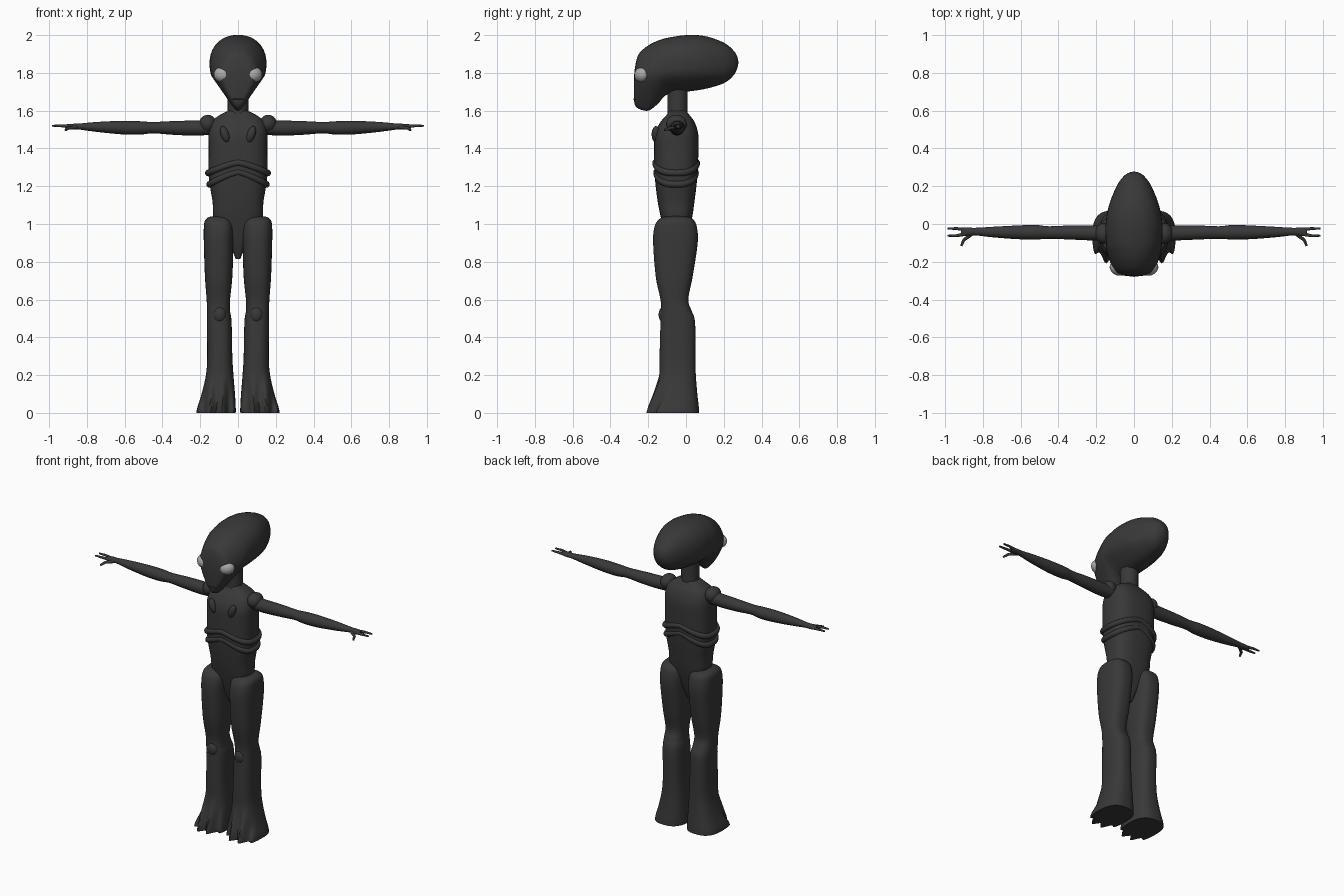
import bpy, bmesh, math
from mathutils import Matrix, Vector, Euler

cube = bpy.data.objects.get("Cube")
if cube:
    bpy.data.objects.remove(cube)


def material(name, value):
    m = bpy.data.materials.new(name)
    m.use_nodes = True
    m.diffuse_color = (value, value, value, 1)
    m.node_tree.nodes["Principled BSDF"].inputs["Base Color"].default_value = m.diffuse_color
    return m


SKIN = material("charcoal skin", 0.04)
EYE = material("pale grey eye", 0.40)


def finish(name, data, mat, mirror):
    data.materials.append(mat)
    ob = bpy.data.objects.new(name, data)
    bpy.context.collection.objects.link(ob)
    if mirror:
        ob.modifiers.new("Mirror", 'MIRROR')
    return ob


def mesh_object(name, bm, mat, mirror):
    bmesh.ops.recalc_face_normals(bm, faces=bm.faces)
    me = bpy.data.meshes.new(name)
    bm.to_mesh(me)
    bm.free()
    return finish(name, me, mat, mirror)


def refine(rows, steps):
    """Smooth interpolation through the cross-section rows."""
    out = []
    for i in range(len(rows) - 1):
        p0, p1, p2, p3 = (rows[min(max(i + k, 0), len(rows) - 1)] for k in (-1, 0, 1, 2))
        for s in range(steps):
            t = s / steps
            out.append([b + t / 2 * (c - a + t * (2 * a - 5 * b + 4 * c - d
                        + t * (3 * (b - c) + d - a))) for a, b, c, d in zip(p0, p1, p2, p3)])
    return out + [list(rows[-1])]


AXES = {'X': lambda p, a, b: Vector((p, a, b)),
        'Y': lambda p, a, b: Vector((a, p, b)),
        'Z': lambda p, a, b: Vector((a, b, p))}


def loft(name, rows, axis='Z', power=2.0, shape=None, mirror=False, segs=40, steps=5):
    """Rows are position along the axis, then min/max of both cross directions."""
    bm = bmesh.new()
    rings = []
    for p, a0, a1, b0, b1 in refine(rows, steps):
        ring = []
        for k in range(segs):
            t = 2 * math.pi * k / segs
            c, s = math.cos(t), math.sin(t)
            c = math.copysign(abs(c) ** (2 / power), c)
            s = math.copysign(abs(s) ** (2 / power), s)
            v = AXES[axis](p, (a0 + a1) / 2 + c * (a1 - a0) / 2, (b0 + b1) / 2 + s * (b1 - b0) / 2)
            ring.append(bm.verts.new(shape(v) if shape else v))
        rings.append(ring)
    for lo, hi in zip(rings, rings[1:]):
        for k in range(segs):
            n = (k + 1) % segs
            bm.faces.new((lo[k], lo[n], hi[n], hi[k]))
    bm.faces.new(rings[0])
    bm.faces.new(rings[-1])
    return mesh_object(name, bm, SKIN, mirror)


def ellipsoid(name, centre, radii, mat=SKIN, turn=(0, 0, 0), mirror=True):
    bm = bmesh.new()
    m = Matrix.LocRotScale(Vector(centre), Euler(turn), Vector(radii))
    bmesh.ops.create_uvsphere(bm, u_segments=24, v_segments=14, radius=1, matrix=m)
    return mesh_object(name, bm, mat, mirror)


def tube(name, points, radius, taper=1.0, mirror=False, cyclic=False):
    cu = bpy.data.curves.new(name, 'CURVE')
    cu.dimensions = '3D'
    cu.bevel_depth = radius
    cu.bevel_resolution = 3
    cu.use_fill_caps = True
    sp = cu.splines.new('POLY')
    sp.points.add(len(points) - 1)
    for i, (pt, co) in enumerate(zip(sp.points, points)):
        pt.co = (*co, 1)
        pt.radius = 1 + (taper - 1) * i / (len(points) - 1)
    sp.use_cyclic_u = cyclic
    sp.use_smooth = True
    return finish(name, cu, SKIN, mirror)


# Head: long skull, narrowing down to the chin
def jaw(v):
    v.x *= min(1, max(0.32, 0.32 + (v.z - 1.6) * 3.6))
    return v


loft("head", [
    (-.276, -.03, .03, 1.66, 1.76), (-.27, -.08, .08, 1.63, 1.83), (-.25, -.105, .105, 1.61, 1.9),
    (-.2, -.128, .128, 1.6, 1.945), (-.15, -.142, .142, 1.635, 1.97), (-.1, -.148, .148, 1.685, 1.985),
    (0, -.15, .15, 1.7, 2), (.1, -.132, .132, 1.715, 1.995), (.2, -.092, .092, 1.745, 1.96),
    (.25, -.057, .057, 1.785, 1.92), (.27, -.03, .03, 1.82, 1.89), (.277, -.006, .006, 1.85, 1.86),
], 'Y', 2.2, jaw)
ellipsoid("eye", (.085, -.235, 1.79), (.046, .036, .04), EYE, (0, -.2, .5))
ellipsoid("mouth", (0, -.27, 1.66), (.032, .009, .006), mirror=False)
tube("neck", [(0, -.045, 1.5), (0, -.045, 1.6), (0, -.045, 1.76)], .055)

# Torso: chest, waist and pelvis in one skin
TORSO = [
    (.815, -.012, .012, -.07, -.03), (.9, -.05, .05, -.1, 0), (1.02, -.125, .125, -.13, .03),
    (1.12, -.135, .135, -.15, .045), (1.25, -.155, .155, -.165, .06), (1.4, -.155, .155, -.17, .066),
    (1.48, -.155, .155, -.165, .064), (1.54, -.14, .14, -.135, .045), (1.575, -.1, .1, -.105, .02),
    (1.6, -.05, .05, -.09, .0),
]
loft("torso", TORSO, power=2.7)


# Rib ridges: arched bands around the body, highest front and back
def rib(name, peak, drop, half_x, front, back):
    pts = []
    for k in range(64):
        t = 2 * math.pi * k / 64
        c, s = (math.copysign(abs(f(t)) ** .74, f(t)) for f in (math.cos, math.sin))
        pts.append((half_x * c, (front + back) / 2 + s * (back - front) / 2,
                    peak - drop * abs(c) ** 1.3))
    tube(name, pts, .018, cyclic=True)


rib("upper_rib", 1.325, .055, .157, -.16, .056)
rib("lower_rib", 1.275, .065, .15, -.155, .05)
ellipsoid("breast", (.07, -.16, 1.475), (.022, .022, .045), turn=(0, .35, 0))
ellipsoid("shoulder", (.16, -.05, 1.53), (.046, .055, .048))

# Arm with a slight elbow and forearm swell
loft("arm", [
    (.12, -.09, -.005, 1.475, 1.55), (.22, -.087, -.008, 1.468, 1.548), (.34, -.082, -.008, 1.472, 1.545),
    (.45, -.078, -.012, 1.48, 1.54), (.52, -.082, -.005, 1.473, 1.544), (.62, -.08, -.008, 1.475, 1.546),
    (.75, -.07, -.015, 1.488, 1.54), (.84, -.06, -.02, 1.5, 1.532), (.89, -.064, -.018, 1.502, 1.53),
    (.915, -.06, -.022, 1.507, 1.526),
], 'X', mirror=True, segs=24)
for label, y0, y1 in (("inner", -.03, -.024), ("outer", -.053, -.062)):
    tube(label + "_finger", [(.89, y0, 1.516), (.94, y1, 1.52), (.985, y1, 1.52)], .01, .5, True)
tube("thumb", [(.855, -.05, 1.513), (.9, -.085, 1.507), (.913, -.115, 1.497)], .011, .55, True)


# Leg: thigh, knee, calf and a flared foot with toe lobes
def toes(v):
    amount = max(0, 1 - v.z / .2)
    if v.y < -.06:
        v.y += amount * .022 * math.cos((v.x - .115) * 95) * min(1, (-.06 - v.y) * 12)
    return v


loft("leg", [
    (0, .012, .22, -.19, .07), (.03, .012, .215, -.185, .068), (.1, .016, .193, -.165, .06),
    (.2, .024, .17, -.142, .052), (.3, .03, .163, -.14, .05), (.48, .034, .165, -.135, .048),
    (.54, .042, .165, -.132, .03), (.6, .042, .166, -.135, .012), (.72, .03, .175, -.16, .035),
    (.9, .024, .181, -.174, .062), (.98, .024, .181, -.168, .058), (1.02, .034, .174, -.148, .042),
    (1.038, .055, .15, -.115, .01), (1.042, .09, .115, -.07, -.04),
], power=2.6, shape=toes, mirror=True, segs=64)
ellipsoid("knee", (.098, -.115, .52), (.036, .03, .045))

# Smooth shading with crisp sole edges
bpy.ops.object.select_all(action='DESELECT')
for ob in bpy.context.collection.objects:
    if ob.type == 'MESH':
        ob.select_set(True)
        bpy.context.view_layer.objects.active = ob
bpy.ops.object.shade_smooth_by_angle(angle=math.radians(50))
